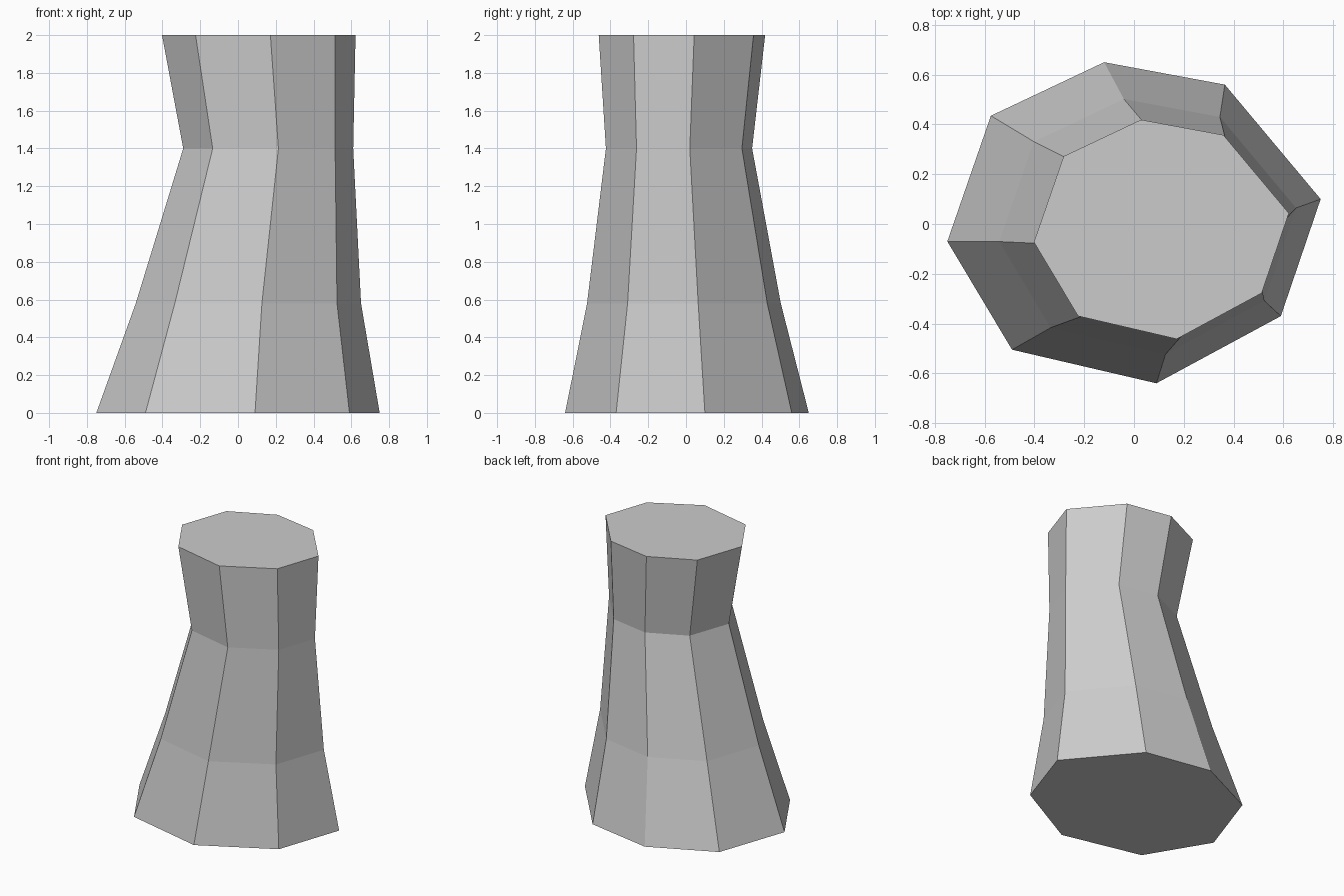
import bpy
import bmesh

cube = bpy.data.objects.get("Cube")
if cube:
    bpy.data.objects.remove(cube, do_unlink=True)

# Single plain grey
grey = bpy.data.materials.new("grey")
grey.use_nodes = True
colour = (0.6, 0.6, 0.6, 1)
grey.diffuse_color = colour
grey.node_tree.nodes["Principled BSDF"].inputs["Base Color"].default_value = colour

# Eight-sided cross-section, as seen from above
outline = [(-0.75, -0.07), (-0.49, -0.505), (0.09, -0.64), (0.59, -0.37),
           (0.75, 0.10), (0.365, 0.56), (-0.12, 0.65), (-0.575, 0.435)]

# Levels of the leaning column: height, scale, shift in x and y
levels = [(0, 1, 0, 0),
          (0.58, 0.795, 0.055, -0.015),
          (1.4, 0.6, 0.16, -0.04),
          (2, 0.683, 0.11, -0.025)]

bm = bmesh.new()
rings = [[bm.verts.new((x * s + dx, y * s + dy, z)) for x, y in outline]
         for z, s, dx, dy in levels]

# Side walls between neighbouring levels
count = len(outline)
for low, high in zip(rings, rings[1:]):
    for i in range(count):
        j = (i + 1) % count
        bm.faces.new((low[i], low[j], high[j], high[i]))

# Flat bottom and top caps
bm.faces.new(rings[0][::-1])
bm.faces.new(rings[-1])
bmesh.ops.recalc_face_normals(bm, faces=bm.faces[:])

mesh = bpy.data.meshes.new("column")
bm.to_mesh(mesh)
bm.free()
mesh.materials.append(grey)
column = bpy.data.objects.new("column", mesh)
bpy.context.collection.objects.link(column)
